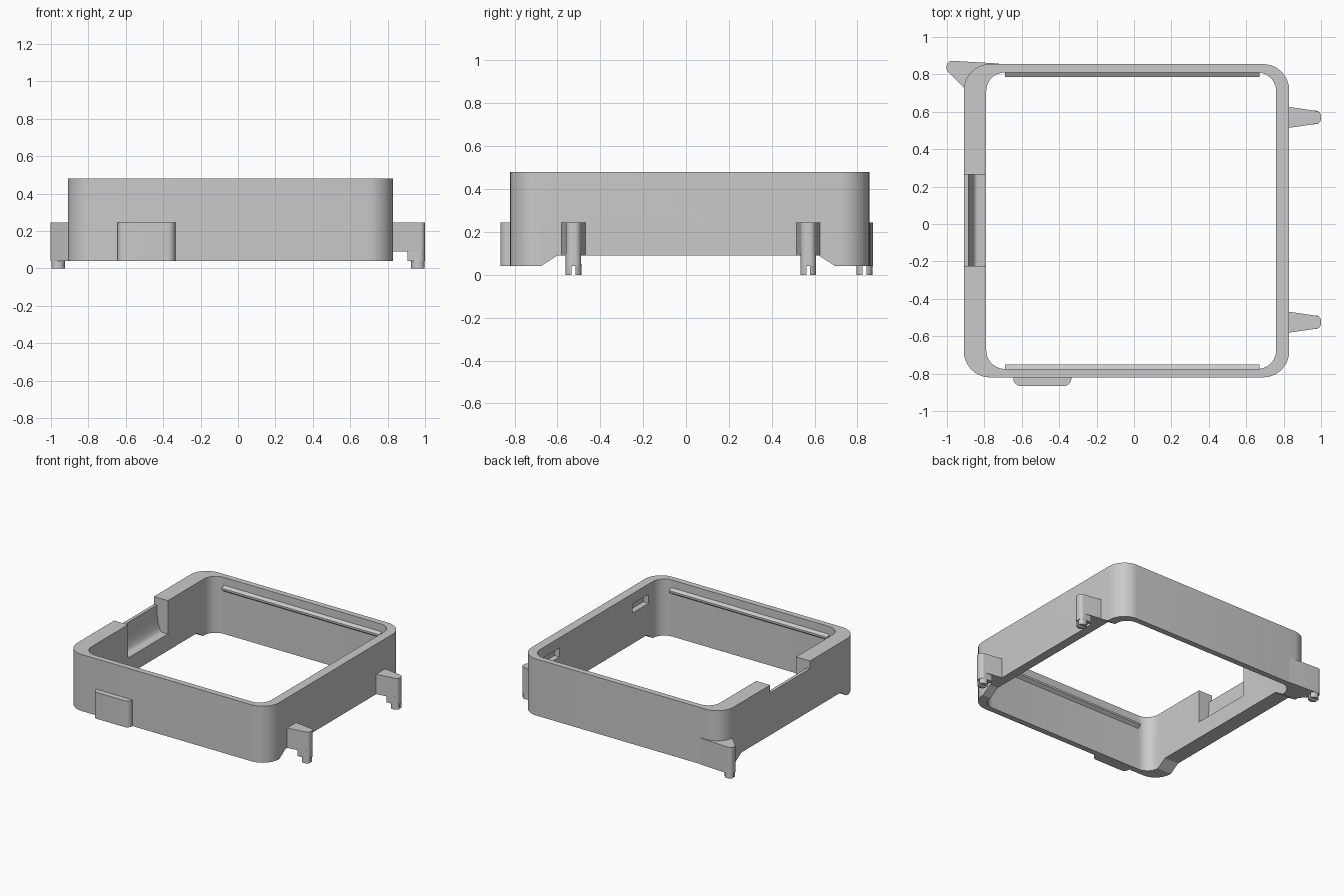
import bpy, bmesh, math
from mathutils import Vector

old = bpy.data.objects.get("Cube")
if old:
    bpy.data.objects.remove(old)

grey = bpy.data.materials.new("plain grey")
grey.use_nodes = True
colour = (0.59, 0.59, 0.59, 1)
grey.diffuse_color = colour
grey.node_tree.nodes["Principled BSDF"].inputs["Base Color"].default_value = colour


def rounded(corners, radii, steps=10):
    """Outline with each corner replaced by an arc of its radius."""
    out = []
    n = len(corners)
    for i in range(n):
        p = Vector(corners[i])
        r = radii[i]
        if r == 0:
            out.append(tuple(p))
            continue
        a = (Vector(corners[i - 1]) - p).normalized()
        b = (Vector(corners[(i + 1) % n]) - p).normalized()
        half = a.angle(b) / 2
        centre = p + (a + b).normalized() * r / math.sin(half)
        start = (p + a * r / math.tan(half) - centre).normalized()
        end = (p + b * r / math.tan(half) - centre).normalized()
        for k in range(steps + 1):
            out.append(tuple(centre + start.slerp(end, k / steps) * r))
    return out


def rect(x0, x1, y0, y1):
    return [(x0, y0), (x1, y0), (x1, y1), (x0, y1)]


def prism(name, outline, lo, hi, axis="z"):
    """Extrude an outline along an axis."""
    place = {"x": lambda a, b, h: (h, a, b),
             "y": lambda a, b, h: (a, h, b),
             "z": lambda a, b, h: (a, b, h)}[axis]
    bm = bmesh.new()
    low = [bm.verts.new(place(a, b, lo)) for a, b in outline]
    top = [bm.verts.new(place(a, b, hi)) for a, b in outline]
    bm.faces.new(low)
    bm.faces.new(top)
    for i in range(len(low)):
        j = (i + 1) % len(low)
        bm.faces.new((low[i], low[j], top[j], top[i]))
    bmesh.ops.recalc_face_normals(bm, faces=bm.faces)
    mesh = bpy.data.meshes.new(name)
    bm.to_mesh(mesh)
    bm.free()
    mesh.materials.append(grey)
    obj = bpy.data.objects.new(name, mesh)
    bpy.context.collection.objects.link(obj)
    return obj


def select(obj):
    bpy.ops.object.select_all(action="DESELECT")
    obj.select_set(True)
    bpy.context.view_layer.objects.active = obj


def cut(obj, cutter):
    cutter.hide_render = True
    mod = obj.modifiers.new("cut", "BOOLEAN")
    mod.operation = "DIFFERENCE"
    mod.solver = "EXACT"
    mod.object = cutter
    select(obj)
    bpy.ops.object.modifier_apply(modifier=mod.name)
    bpy.data.objects.remove(cutter)


parts = []

# Frame: rounded square ring, thicker on the -x side
frame = prism("frame", rounded(rect(-0.91, 0.83, -0.82, 0.855), [0.14] * 4), 0.04, 0.48)
cut(frame, prism("opening", rounded(rect(-0.79, 0.76, -0.775, 0.81), [0.1] * 4), -0.2, 0.7))

# Raised underside between the front and back feet
cut(frame, prism("underside", [(-0.7, 0.025), (-0.6, 0.09), (0.62, 0.09), (0.72, 0.025)],
                 -1.2, 1.2, "x"))

# Side notch: low outer lip and a curved pocket open to the inside
curve = [(-0.84 - 0.045 * math.cos(t), 0.42 - 0.2 * math.sin(t))
         for t in [math.pi / 2 * k / 8 for k in range(9)]]
notch = [(-1.1, 0.42)] + curve + [(-0.7, 0.22), (-0.7, 0.6), (-1.1, 0.6)]
cut(frame, prism("notch", notch, -0.225, 0.265, "y"))

# Shallow pockets inside the +x wall, behind the arms
arm_centres = (0.57, -0.525)
for y in arm_centres:
    cut(frame, prism("pocket", rect(y - 0.1, y + 0.1, 0.33, 0.4), 0.7, 0.805, "x"))
parts.append(frame)

# Snap ridges along the front and back inner walls
for name, wall, inward in (("back_ridge", 0.81, -1), ("front_ridge", -0.775, 1)):
    tip = wall + inward * 0.025
    root = wall - inward * 0.01
    parts.append(prism(name, [(root, 0.425), (tip, 0.405), (tip, 0.39), (root, 0.365)],
                       -0.69, 0.67, "x"))

# Front pad
parts.append(prism("front_pad", rounded(rect(-0.645, -0.335, -0.866, -0.8),
                                        [0.04, 0.04, 0, 0]), 0.04, 0.245))


def slotted_pin(name, x, y):
    ring = [(x + 0.037 * math.cos(t), y + 0.037 * math.sin(t))
            for t in [math.tau * k / 24 for k in range(24)]]
    pin = prism(name, ring, 0, 0.05)
    cut(pin, prism("slot", rect(x - 0.1, x + 0.1, y - 0.009, y + 0.009), -0.1, 0.04))
    parts.append(pin)


# Two tapered arms with stepped tips and pins
for side, y in zip(("back", "front"), arm_centres):
    taper = [(0.8, y - 0.06), (1, y - 0.031), (1, y + 0.031), (0.8, y + 0.06)]
    parts.append(prism(side + "_arm", rounded(taper, [0, 0.028, 0.028, 0]), 0.09, 0.245))
    tip = rounded(rect(0.905, 0.999, y - 0.036, y + 0.036), [0, 0.028, 0.028, 0])
    parts.append(prism(side + "_arm_tip", tip, 0.04, 0.1))
    slotted_pin(side + "_arm_pin", 0.962, y)

# Corner lug with its pin
lug = [(-0.72, 0.858), (-1.002, 0.874), (-1.002, 0.822), (-0.9, 0.72), (-0.8, 0.76)]
parts.append(prism("corner_lug", rounded(lug, [0, 0.03, 0.03, 0, 0]), 0.04, 0.245))
slotted_pin("corner_lug_pin", -0.962, 0.833)

for part in parts:
    select(part)
    bpy.ops.object.shade_smooth_by_angle(angle=math.radians(30))
